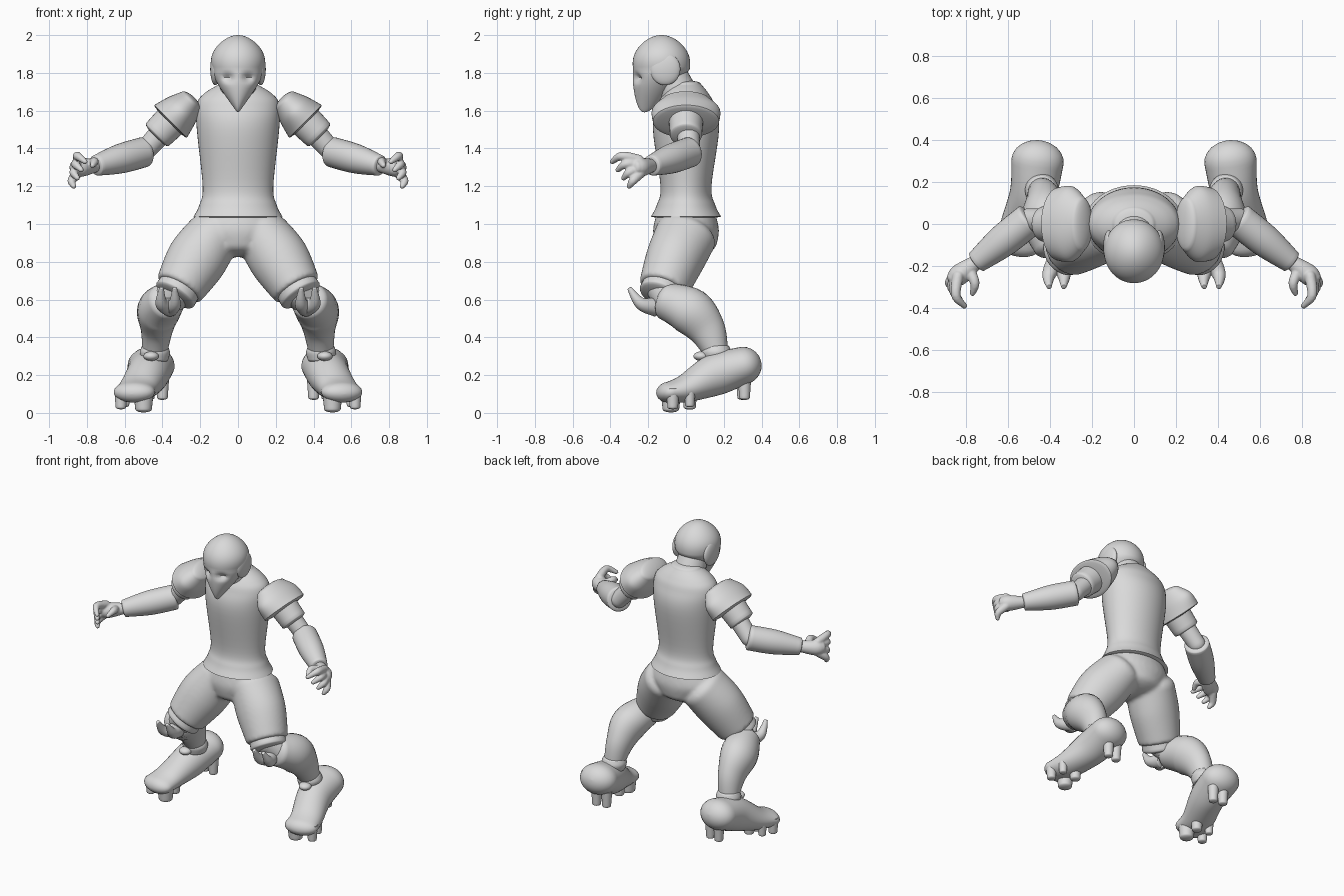
import bpy, bmesh, math
from mathutils import Vector

if "Cube" in bpy.data.objects:
    bpy.data.objects.remove(bpy.data.objects["Cube"])

gray = bpy.data.materials.new("plain_gray")
gray.use_nodes = True
gray.diffuse_color = (.7, .7, .7, 1)
gray.node_tree.nodes["Principled BSDF"].inputs["Base Color"].default_value = gray.diffuse_color
UP, BACK = Vector((0, 0, 1)), Vector((0, 1, 0))


def finish(name, bm, mirror):
    bmesh.ops.recalc_face_normals(bm, faces=bm.faces)
    mesh = bpy.data.meshes.new(name)
    bm.to_mesh(mesh)
    bm.free()
    mesh.materials.append(gray)
    ob = bpy.data.objects.new(name, mesh)
    bpy.context.collection.objects.link(ob)
    bpy.ops.object.select_all(action='DESELECT')
    ob.select_set(True)
    bpy.context.view_layer.objects.active = ob
    bpy.ops.object.shade_smooth_by_angle(angle=math.radians(50))
    if mirror:
        ob.modifiers.new("Mirror", 'MIRROR').use_mirror_merge = False
    return ob


def fuse(name, parts, voxel, smoothing):
    """Join mirrored parts into one continuous skin."""
    bpy.ops.object.select_all(action='DESELECT')
    for ob in parts:
        ob.select_set(True)
    bpy.context.view_layer.objects.active = parts[0]
    bpy.ops.object.join()
    parts[0].name = name
    remesh = parts[0].modifiers.new("Remesh", 'REMESH')
    remesh.mode, remesh.voxel_size, remesh.use_smooth_shade = 'VOXEL', voxel, True
    parts[0].modifiers.new("Smooth", 'SMOOTH').iterations = smoothing


def spline(a, b, c, d, t):
    return (b * 2 + (c - a) * t + (a * 2 - b * 5 + c * 4 - d) * t ** 2
            + (b * 3 - a - c * 3 + d) * t ** 3) / 2


def dome(rings, height):
    """Rounded cap rings that continue past the last ring."""
    (before, _), (end, size) = rings[-2:]
    out = (end - before).normalized() * size.x * height
    angles = [math.pi / 2 * j / 6 for j in range(1, 7)]
    return [(end + out * math.sin(a), size * math.cos(a)) for a in angles]


def loft(name, points, sizes, caps=(.2, .2), mirror=True, sides=32, steps=6):
    """Smooth skin along a path; each size is a radius or a (width, depth) pair."""
    path = [Vector(p) for p in points]
    radii = [Vector(s) if isinstance(s, tuple) else Vector((s, s)) for s in sizes]
    ref = BACK if abs((path[-1] - path[0]).normalized().z) > .6 else UP
    last = len(path) - 1
    rings = []
    for i in range(last * steps + 1):
        k = min(i // steps, last - 1)
        near = [min(max(k + n, 0), last) for n in (-1, 0, 1, 2)]
        t = i / steps - k
        rings.append((spline(*[path[n] for n in near], t), spline(*[radii[n] for n in near], t)))
    if caps[0]:
        rings = dome(rings[::-1], caps[0])[::-1] + rings
    if caps[1]:
        rings += dome(rings, caps[1])
    bm, loops = bmesh.new(), []
    for i, (centre, size) in enumerate(rings):
        along = rings[min(i + 1, len(rings) - 1)][0] - rings[max(i - 1, 0)][0]
        u = along.cross(ref).normalized()
        v = u.cross(along).normalized()
        w, d = max(size.x, .001), max(size.y, .001)
        angles = [math.tau * s / sides for s in range(sides)]
        loops.append([bm.verts.new(centre + u * w * math.cos(a) + v * d * math.sin(a)) for a in angles])
    for a, b in zip(loops, loops[1:]):
        for s in range(sides):
            bm.faces.new((a[s], a[s - 1], b[s - 1], b[s]))
    bm.faces.new(loops[0])
    bm.faces.new(loops[-1])
    return finish(name, bm, mirror)


def ellipsoid(name, centre, size, mirror=True, shape=None):
    bm = bmesh.new()
    bmesh.ops.create_uvsphere(bm, u_segments=64, v_segments=48, radius=1)
    bmesh.ops.scale(bm, vec=size, verts=bm.verts)
    for vert in bm.verts:
        if shape:
            shape(vert.co)
        vert.co += Vector(centre)
    finish(name, bm, mirror)


def masked_face(p):
    # Full crown; below the brow the skull narrows and slides forward into a beak
    if p.z > 0:
        p.x *= 1 + .1 * math.sin(math.pi * p.z / .18)
        p.y *= 1 + .06 * math.sin(math.pi * p.z / .18)
    else:
        drop = -p.z / .18
        p.z *= 1.27
        p.x *= 1 - drop ** 1.4 * .75
        p.y = p.y * (1 - drop * .45) - drop * .09
    # Sunken eye sockets
    if p.y < 0:
        reach = ((abs(p.x) - .055) / .03) ** 2 + ((p.z + .045) / .02) ** 2
        p.y += .03 * math.exp(-reach)


def column(heights):
    return [UP * z for z in heights]


# Joints of the left side
hip, knee, ankle = Vector((.13, 0, .94)), Vector((.31, -.12, .66)), Vector((.44, .16, .32))
shoulder, elbow, wrist = Vector((.3, 0, 1.6)), Vector((.5, .02, 1.38)), Vector((.75, -.18, 1.31))
outward = (UP * -1 + Vector((1, 0, 0))).normalized()

# Head and neck
ellipsoid("head", (0, -.13, 1.82), (.138, .15, .18), mirror=False, shape=masked_face)
ellipsoid("ear_cup", (.12, -.11, 1.82), (.027, .08, .085))
loft("neck", [(0, 0, 1.6), (0, -.09, 1.8)], [.11, .09], mirror=False)

# Shirt with a flared hem
loft("shirt", column([1.04, 1.1, 1.2, 1.5, 1.63, 1.69, 1.74]),
     [(.235, .185), (.205, .155), (.187, .135), (.218, .175), (.22, .15), (.18, .12), (.1, .08)],
     caps=(.05, .2), mirror=False, sides=48)

# Shorts: seat and legs in one skin, with a sleeve below each hem
seat = loft("seat", column([1.06, .97, .9]), [(.2, .155), (.235, .175), (.19, .165)], caps=(.1, .4))
leg = loft("leg", [hip, (.22, -.06, .81), knee], [(.145, .165), (.16, .155), .133], caps=(.5, .1))
fuse("shorts", [seat, leg], .012, 8)
loft("knee_sleeve", [hip.lerp(knee, .8), hip.lerp(knee, 1.12)], [.11, .117])

# Knee, its forked guard, and the calf
loft("knee", [knee, (.4, -.06, .57)], [.09, .09])
for side in (-1, 1):
    x = .37 + side * .035
    loft("knee_guard", [(.36, -.16, .56), (x, -.24, .58), (x, -.3, .66)], [.05, .033, .012])
loft("calf", [(.38, -.1, .59), (.42, .02, .54), (.43, .11, .44), ankle],
     [.1, (.115, .125), (.085, .1), .065], caps=(.5, .2))

# Boot with a raised heel, ankle collar and studs
loft("boot", [(.46, .3, .25), (.48, .15, .2), (.53, 0, .13), (.55, -.09, .11)],
     [(.125, .1), (.112, .11), (.105, .075), (.11, .055)], caps=(.8, .6))
loft("ankle_collar", [ankle + UP * .03, ankle, ankle - UP * .04], [.07, .08, .07])
ellipsoid("ankle_tab", (.46, .08, .3), (.04, .04, .025))
for name, x, y, z, radius in (("toe_stud", .5, -.08, .02, .055), ("side_stud", .62, -.07, .03, .035),
                              ("arch_stud", .5, .02, .03, .04), ("outer_stud", .6, .02, .04, .03),
                              ("heel_stud", .4, .3, .08, .035), ("heel_stud", .47, .31, .08, .035)):
    foot = Vector((x, y, z))
    loft(name, [foot, foot + UP * .1], [radius * .8, radius], caps=(.4, 0), sides=20)

# Shoulder pad flared over a short sleeve
loft("shoulder_pad", [shoulder + outward * s for s in (-.07, 0, .08)],
     [(.07, .13), (.1, .18), (.122, .175)], caps=(.4, .1), sides=48)
loft("sleeve", [shoulder, shoulder + outward * .18], [.095, .085])

# Arm and palm
loft("elbow", [shoulder.lerp(elbow, .6), elbow], [.06, .055], caps=(0, 1))
loft("forearm", [elbow, elbow.lerp(wrist, .5), wrist], [.08, .078, .055])
hand = [loft("palm", [wrist, (.83, -.24, 1.3), (.86, -.27, 1.3)], [.035, .05, .04], caps=(.5, .5))]

# Fingers fan evenly from the first to the last, fused with the palm
first = [Vector(p) for p in ((.84, -.25, 1.34), (.85, -.34, 1.36), (.81, -.39, 1.33))]
final = [Vector(p) for p in ((.85, -.24, 1.27), (.88, -.28, 1.23), (.87, -.3, 1.2))]
paths = [[a.lerp(b, i / 3) for a, b in zip(first, final)] for i in range(4)]
paths.append([(.79, -.21, 1.31), (.76, -.28, 1.33), (.77, -.33, 1.31)])
for path in paths:
    hand.append(loft("finger", path, [.027, .023, .014], caps=(1, 1), sides=16))
fuse("hand", hand, .006, 2)
